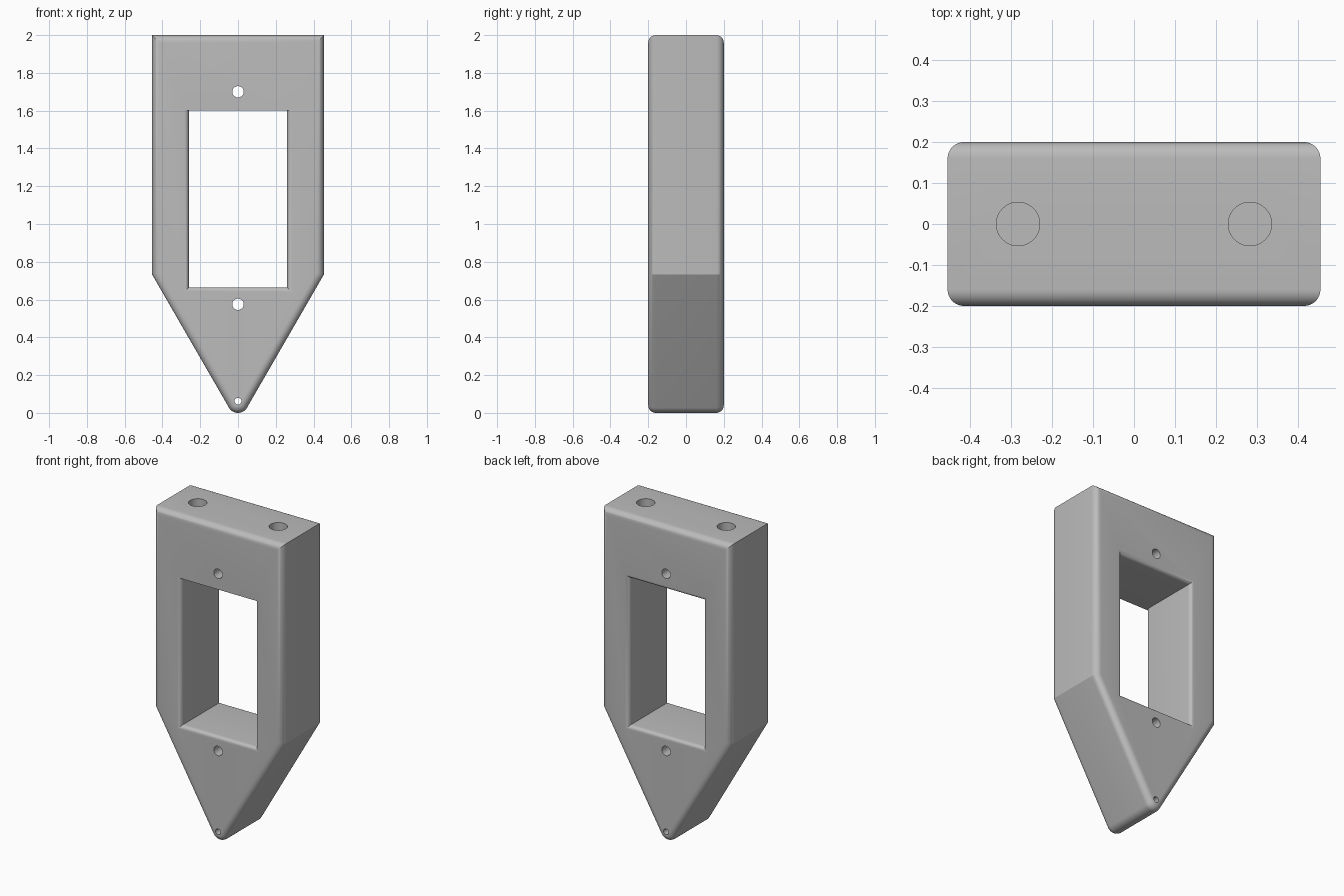
import bpy, bmesh
from math import sin, cos, pi, radians

cube = bpy.data.objects.get("Cube")
if cube:
    bpy.data.objects.remove(cube, do_unlink=True)

HALF_W, HALF_D, HEIGHT = 0.455, 0.2, 2.0
SHOULDER, TIP_R = 0.733, 0.055
STEPS = 8

grey = bpy.data.materials.new("plain grey")
grey.use_nodes = True
colour = (0.5, 0.5, 0.5, 1)
grey.diffuse_color = colour
grey.node_tree.nodes["Principled BSDF"].inputs["Base Color"].default_value = colour


def loft(name, rings):
    """Closed solid through equal-length rings of points, capped at both ends."""
    bm = bmesh.new()
    loops = [[bm.verts.new(p) for p in ring] for ring in rings]
    for a, b in zip(loops, loops[1:]):
        for i in range(len(a)):
            j = (i + 1) % len(a)
            bm.faces.new((a[i], a[j], b[j], b[i]))
    bm.faces.new(loops[0])
    bm.faces.new(loops[-1])
    bmesh.ops.recalc_face_normals(bm, faces=bm.faces)
    mesh = bpy.data.meshes.new(name)
    bm.to_mesh(mesh)
    bm.free()
    mesh.materials.append(grey)
    obj = bpy.data.objects.new(name, mesh)
    bpy.context.collection.objects.link(obj)
    return obj


def fillet(radius):
    """Pairs of depth and inset, running round the front edge to flush."""
    for i in range(STEPS + 1):
        a = pi / 2 * i / STEPS
        yield -HALF_D + radius * (1 - sin(a)), radius * (1 - cos(a))


def body_ring(y, inset):
    """Pointed outline with a round tip, shrunk evenly by inset."""
    w = HALF_W - inset
    z = SHOULDER + inset * math_shift
    pts = [(w, y, z), (w, y, HEIGHT - inset), (-w, y, HEIGHT - inset), (-w, y, z)]
    r = TIP_R - inset
    for i in range(17):
        a = radians(210 + 120 * i / 16)
        pts.append((r * cos(a), y, TIP_R + r * sin(a)))
    return pts


def window_ring(y, flare, top_flare):
    x, low, high = 0.26 + flare, 0.665 - flare, 1.6 + top_flare
    return [(-x, y, low), (x, y, low), (x, y, high), (-x, y, high)]


def hole(name, radius, centre, axis, length):
    """Round cutter along y or z."""
    rings = []
    for end in (-length / 2, length / 2):
        ring = []
        for i in range(40):
            u, v = radius * cos(pi * i / 20), radius * sin(pi * i / 20)
            p = (u, end, v) if axis == "y" else (u, v, end)
            ring.append([c + d for c, d in zip(centre, p)])
        rings.append(ring)
    return loft(name, rings)


# Body: plate with rounded front and back rims
math_shift = sin(radians(15)) / cos(radians(15))
rim = [(y, HALF_R) for y, HALF_R in fillet(0.04)]
# the rim is most inset at the faces and flush along the sides
rim = [(-HALF_D + 0.04 * (1 - sin(pi / 2 * i / STEPS)),
        0.04 * (1 - cos(pi / 2 * i / STEPS))) for i in range(STEPS, -1, -1)]
body = loft("pointed_frame", [body_ring(y, g) for y, g in rim]
            + [body_ring(-y, g) for y, g in reversed(rim)])

# Window: flared mouths, with the front top edge left square
flares = list(fillet(0.025))[::-1]
rings = [window_ring(-HALF_D - 0.05, 0.025, 0)]
rings += [window_ring(y, g, 0) for y, g in flares]
rings += [window_ring(-y, g, g) for y, g in reversed(flares)]
rings += [window_ring(HALF_D + 0.05, 0.025, 0.025)]
cutters = [loft("window_cutter", rings)]

# Through holes on the centre line, and blind sockets in the top
for z, r in ((1.7, 0.03), (0.575, 0.03), (0.062, 0.018)):
    cutters.append(hole("pin_hole_cutter", r, (0, 0, z), "y", 0.6))
for side in (-1, 1):
    cutters.append(hole("socket_cutter", 0.053, (side * 0.283, 0, HEIGHT), "z", 0.6))

for cutter in cutters:
    cutter.hide_render = True
    mod = body.modifiers.new(cutter.name, "BOOLEAN")
    mod.operation, mod.solver, mod.object = "DIFFERENCE", "EXACT", cutter

# Bake the cuts and drop the cutters
bpy.context.view_layer.update()
result = bpy.data.meshes.new_from_object(
    body.evaluated_get(bpy.context.evaluated_depsgraph_get()))
body.modifiers.clear()
body.data = result
for cutter in cutters:
    bpy.data.objects.remove(cutter, do_unlink=True)

bpy.ops.object.select_all(action="DESELECT")
body.select_set(True)
bpy.context.view_layer.objects.active = body
bpy.ops.object.shade_smooth_by_angle(angle=radians(25))
